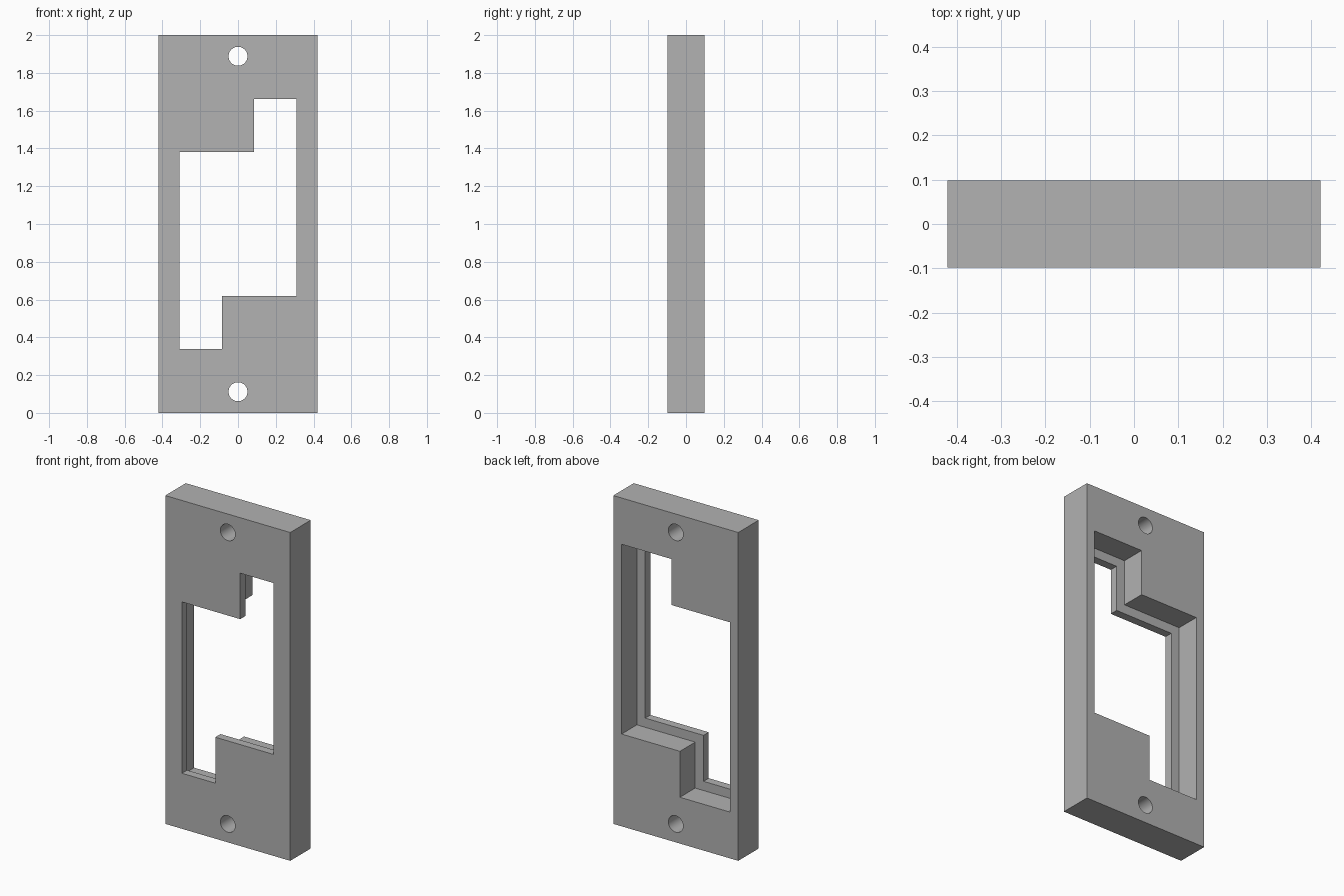
import bpy, bmesh, math
from mathutils import Vector

old = bpy.data.objects.get("Cube")
if old:
    bpy.data.objects.remove(old, do_unlink=True)

WIDTH, DEPTH, HEIGHT = 0.842, 0.197, 2.0
LIP = 0.05        # thickness left at the front of the opening
LEDGE = 0.056     # how far the rear recess widens beyond the opening
HALF_Y = DEPTH / 2

grey = bpy.data.materials.new("plain grey")
grey.use_nodes = True
colour = (0.445, 0.445, 0.445, 1)
grey.diffuse_color = colour
grey.node_tree.nodes["Principled BSDF"].inputs["Base Color"].default_value = colour


def prism(name, outline, y0, y1):
    """Extrude an (x, z) outline from y0 to y1."""
    bm = bmesh.new()
    face = bm.faces.new([bm.verts.new((x, y0, z)) for x, z in outline])
    extruded = bmesh.ops.extrude_face_region(bm, geom=[face])["geom"]
    verts = [v for v in extruded if isinstance(v, bmesh.types.BMVert)]
    bmesh.ops.translate(bm, verts=verts, vec=Vector((0, y1 - y0, 0)))
    bmesh.ops.recalc_face_normals(bm, faces=bm.faces)
    mesh = bpy.data.meshes.new(name)
    bm.to_mesh(mesh)
    bm.free()
    mesh.materials.append(grey)
    obj = bpy.data.objects.new(name, mesh)
    bpy.context.collection.objects.link(obj)
    return obj


def stepped_outline(m):
    """Z-shaped opening, grown by m; the upper half is the lower half turned around."""
    half = [(-0.309 - m, -0.662 - m), (-0.084 + m, -0.662 - m),
            (-0.084 + m, -0.382 - m), (0.309 + m, -0.382 - m)]
    return [(x, 1 + z) for x, z in half] + [(-x, 1 - z) for x, z in half]


def circle(cz, radius, sides=48):
    angles = [2 * math.pi * i / sides for i in range(sides)]
    return [(radius * math.cos(a), cz + radius * math.sin(a)) for a in angles]


# Plate
w = WIDTH / 2
plate = prism("mounting_plate", [(-w, 0), (w, 0), (w, HEIGHT), (-w, HEIGHT)],
              -HALF_Y, HALF_Y)

# Opening, rear recess and the two screw holes
cutters = [
    prism("opening_cutter", stepped_outline(0), -0.3, 0.3),
    prism("recess_cutter", stepped_outline(LEDGE), LIP - HALF_Y, 0.3),
    prism("lower_hole_cutter", circle(0.112, 0.05), -0.3, 0.3),
    prism("upper_hole_cutter", circle(HEIGHT - 0.112, 0.05), -0.3, 0.3),
]

bpy.ops.object.select_all(action='DESELECT')
plate.select_set(True)
bpy.context.view_layer.objects.active = plate
for cutter in cutters:
    cutter.hide_render = True
    mod = plate.modifiers.new(cutter.name, 'BOOLEAN')
    mod.operation = 'DIFFERENCE'
    mod.solver = 'EXACT'
    mod.object = cutter
    bpy.ops.object.modifier_apply(modifier=mod.name)
    bpy.data.objects.remove(cutter, do_unlink=True)

# Round hole walls, crisp edges
bpy.ops.object.shade_smooth_by_angle(angle=math.radians(30))
